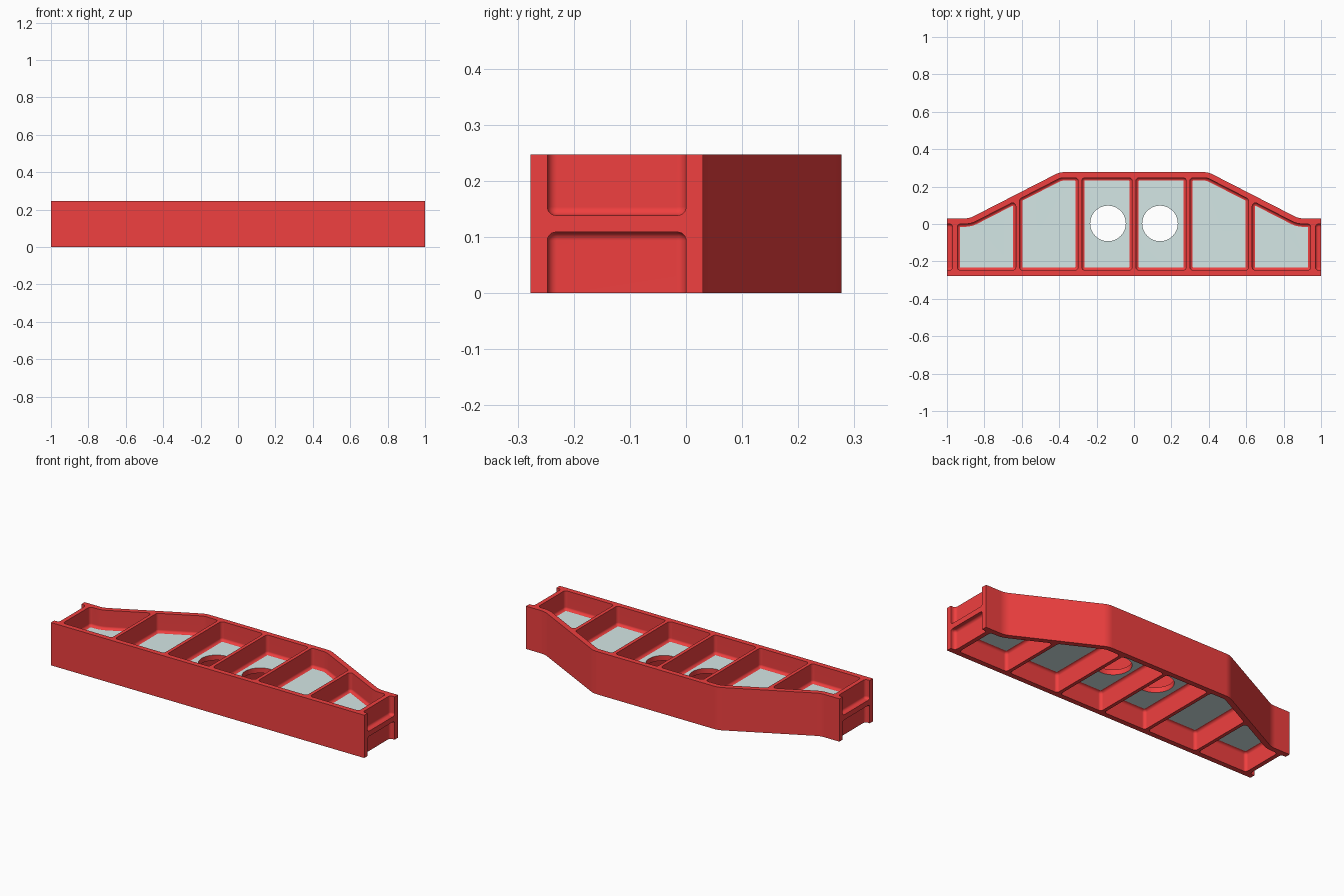
import bpy, bmesh
from math import sin, cos, pi, acos, tan
from mathutils import Vector

if "Cube" in bpy.data.objects:
    bpy.data.objects.remove(bpy.data.objects["Cube"])

H, MID, HALF_WEB, FILLET = 0.247, 0.1235, 0.015, 0.015
BREAKS = [(-0.873, 0.0), (-0.391, 0.247), (0.391, 0.247), (0.873, 0.0)]


def material(name, color):
    m = bpy.data.materials.new(name)
    m.diffuse_color = color
    m.use_nodes = True
    m.node_tree.nodes["Principled BSDF"].inputs["Base Color"].default_value = m.diffuse_color
    return m


def rounded(corners, n=6):
    """Round (x, y, radius) corners of a counter-clockwise outline."""
    out = []
    for i, (x, y, r) in enumerate(corners):
        p = Vector((x, y))
        if r == 0:
            out.append(p)
            continue
        a = (Vector(corners[i - 1][:2]) - p).normalized()
        b = (Vector(corners[(i + 1) % len(corners)][:2]) - p).normalized()
        ang = acos(max(-1, min(1, a.dot(b))))
        c = p + (a + b).normalized() * r / sin(ang / 2)
        t = r / tan(ang / 2)
        s, e = p + a * t - c, p + b * t - c
        sweep = pi - ang
        for k in range(n + 1):
            f = k / n
            out.append(c + (s * sin((1 - f) * sweep) + e * sin(f * sweep)) / sin(sweep))
    return out


def inset(pts, d):
    out = []
    for i, p in enumerate(pts):
        a = (p - pts[i - 1]).normalized()
        b = (pts[(i + 1) % len(pts)] - p).normalized()
        na, nb = Vector((-a.y, a.x)), Vector((-b.y, b.x))
        out.append(p + (na + nb) * d / (1 + na.dot(nb)))
    return out


def loft(bm, rings):
    """Closed solid through (points, z) rings."""
    vs = [[bm.verts.new((p.x, p.y, z)) for p in pts] for pts, z in rings]
    faces = [bm.faces.new(vs[0]), bm.faces.new(vs[-1])]
    n = len(vs[0])
    for lo, hi in zip(vs, vs[1:]):
        for i in range(n):
            j = (i + 1) % n
            faces.append(bm.faces.new((lo[i], lo[j], hi[j], hi[i])))
    bmesh.ops.recalc_face_normals(bm, faces=faces)


def finish(bm, name):
    me = bpy.data.meshes.new(name)
    bm.to_mesh(me)
    bm.free()
    ob = bpy.data.objects.new(name, me)
    bpy.context.collection.objects.link(ob)
    return ob


def inner_y(x):
    if abs(x) >= 0.873:
        return 0.0
    return min(0.247, (0.873 - abs(x)) * 0.247 / 0.482)


# Beam body: extruded outline
top = [(1, 0.03, 0), (0.88, 0.03, 0.1), (0.398, 0.277, 0.1)]
outline = [(-1, -0.277, 0), (1, -0.277, 0)] + top + [(-x, y, r) for x, y, r in reversed(top)]
bm = bmesh.new()
pts = rounded(outline)
loft(bm, [(pts, 0), (pts, H)])
beam = finish(bm, "beam")

# Pockets between the ribs, on both sides of the web, with filleted floors
right = [(0.01, 0.279), (0.299, 0.612), (0.632, 0.945), (0.97, 1.2)]
cells = right + [(-b, -a) for a, b in right]
bm = bmesh.new()
for x0, x1 in cells:
    mids = [(x, y, 0.13 if y == 0 else 0.07) for x, y in reversed(BREAKS) if x0 < x < x1]
    poly = [(x0, -0.247, 0.017), (x1, -0.247, 0.017), (x1, inner_y(x1), 0.017)]
    poly += mids + [(x0, inner_y(x0), 0.017)]
    pts = rounded(poly)
    for side in (1, -1):
        rings = [(pts, MID + side * 0.2)]
        for k in range(7):
            a = k / 6 * pi / 2
            rings.append((inset(pts, FILLET * (1 - cos(a))),
                          MID + side * (HALF_WEB + FILLET * (1 - sin(a)))))
        loft(bm, rings)
pockets = finish(bm, "pocket_cutter")

# Two lightening holes through the web
bm = bmesh.new()
for cx in (-0.139, 0.139):
    ring = [Vector((cx + 0.095 * cos(i * pi / 32), 0.003 + 0.095 * sin(i * pi / 32))) for i in range(64)]
    loft(bm, [(ring, MID - 0.05), (ring, MID + 0.05)])
holes = finish(bm, "hole_cutter")

bpy.context.view_layer.objects.active = beam
beam.select_set(True)
for cutter in (pockets, holes):
    cutter.hide_render = True
    mod = beam.modifiers.new("cut", 'BOOLEAN')
    mod.operation, mod.solver, mod.object = 'DIFFERENCE', 'EXACT', cutter
    bpy.ops.object.modifier_apply(modifier=mod.name)
    bpy.data.objects.remove(cutter)

# Red body, pale web panels
beam.data.materials.clear()
beam.data.materials.append(material("red", (0.87, 0.05, 0.05, 1)))
beam.data.materials.append(material("pale_teal", (0.66, 0.80, 0.79, 1)))
for f in beam.data.polygons:
    panel = (abs(f.normal.z) > 0.999 and abs(f.center.x) < 0.95
             and abs(abs(f.center.z - MID) - HALF_WEB) < 0.001)
    f.material_index = 1 if panel else 0

bpy.ops.object.shade_smooth_by_angle(angle=pi / 6)
wn = beam.modifiers.new("clean_shading", 'WEIGHTED_NORMAL')
wn.keep_sharp = True
